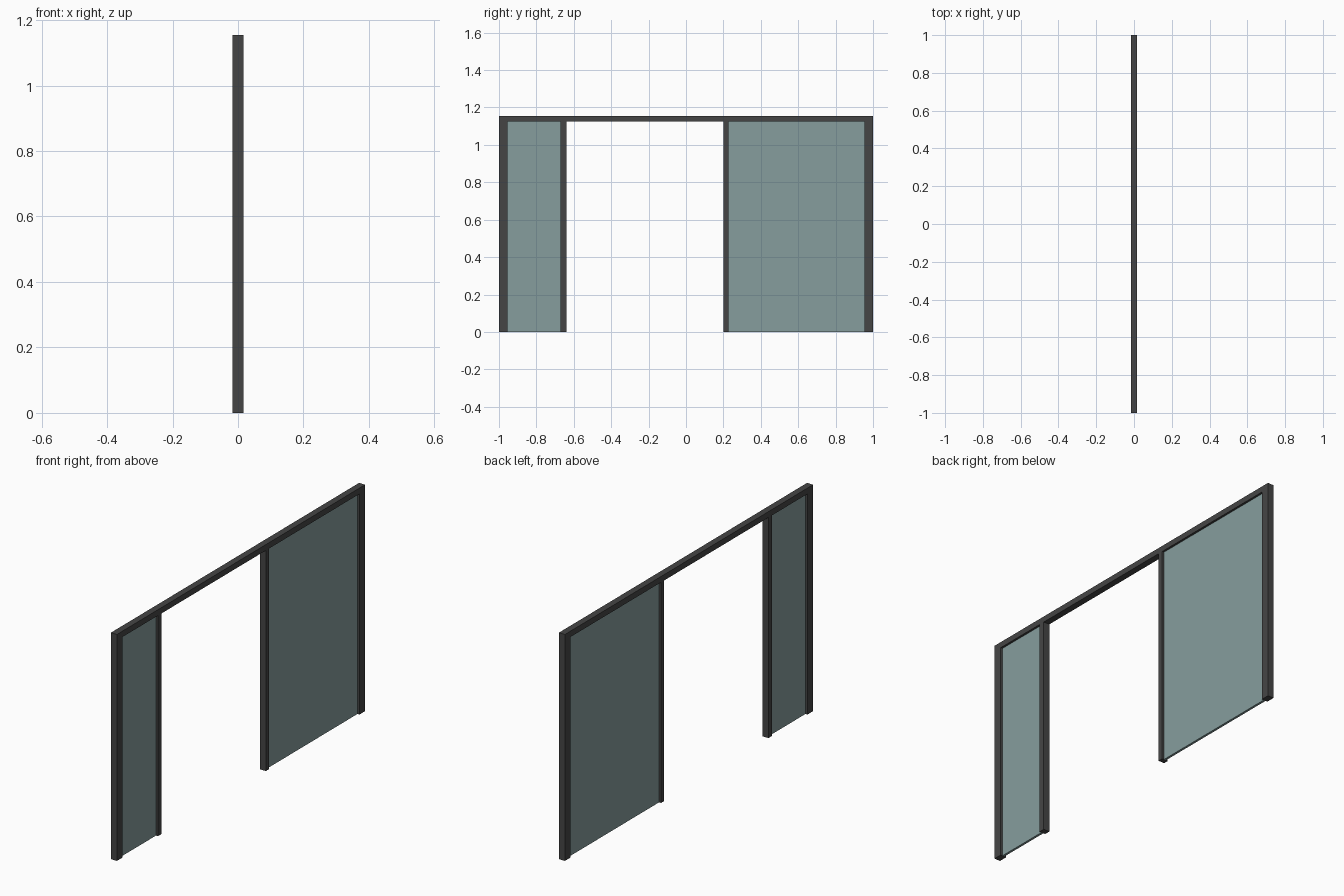
import bpy, bmesh
from mathutils import Matrix, Vector

if "Cube" in bpy.data.objects:
    bpy.data.objects.remove(bpy.data.objects["Cube"])


def material(name, colour):
    mat = bpy.data.materials.new(name)
    mat.diffuse_color = colour
    mat.use_nodes = True
    mat.node_tree.nodes["Principled BSDF"].inputs["Base Color"].default_value = mat.diffuse_color
    return mat


frame_mat = material("dark_metal", (0.06, 0.06, 0.06, 1))
glass_mat = material("tinted_glass", (0.24, 0.34, 0.34, 1))


def box(name, thick, y0, y1, z0, z1, mat):
    mesh = bpy.data.meshes.new(name)
    bm = bmesh.new()
    bmesh.ops.create_cube(
        bm, size=1,
        matrix=Matrix.LocRotScale(Vector((0, (y0 + y1) / 2, (z0 + z1) / 2)), None,
                                  Vector((thick, y1 - y0, z1 - z0))))
    bm.to_mesh(mesh)
    bm.free()
    mesh.materials.append(mat)
    obj = bpy.data.objects.new(name, mesh)
    bpy.context.collection.objects.link(obj)


DEPTH, GLASS = 0.034, 0.012
BEAM_Z, TOP = 1.125, 1.155

# Header beam over the whole opening
box("header_beam", DEPTH, -1, 1, BEAM_Z, TOP, frame_mat)

# Uprights
for name, y0, y1 in (("outer_post_narrow", -1, -0.955),
                     ("door_post_narrow", -0.67, -0.64),
                     ("door_post_wide", 0.20, 0.226),
                     ("outer_post_wide", 0.955, 1)):
    box(name, DEPTH, y0, y1, 0, BEAM_Z, frame_mat)

# Fixed glass panes between the uprights
box("glass_pane_narrow", GLASS, -0.955, -0.67, 0, BEAM_Z, glass_mat)
box("glass_pane_wide", GLASS, 0.226, 0.955, 0, BEAM_Z, glass_mat)
